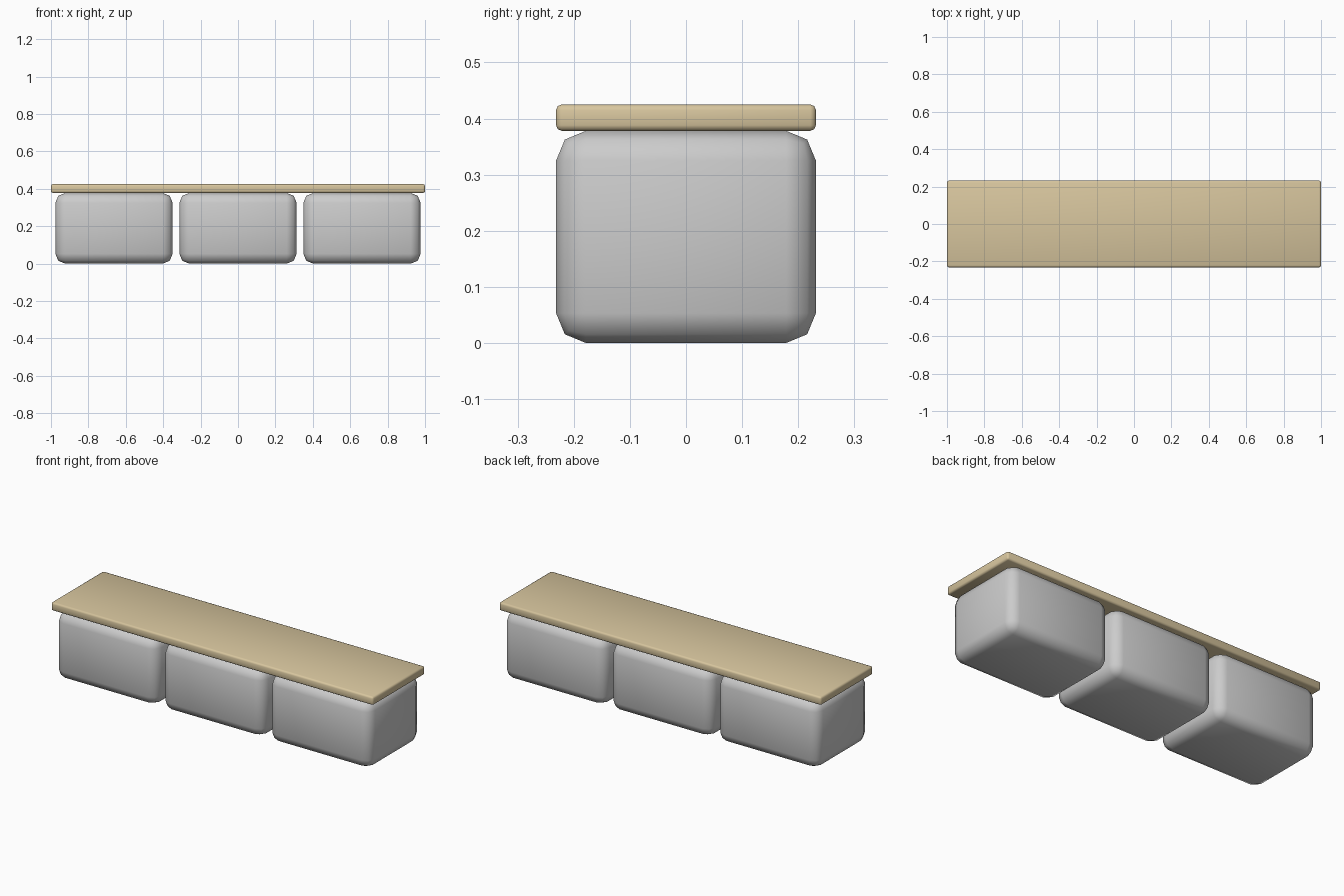
import bpy
import bmesh

if "Cube" in bpy.data.objects:
    bpy.data.objects.remove(bpy.data.objects["Cube"])


def rounded_box(name, center, size, radius, segments, color=None):
    bm = bmesh.new()
    bmesh.ops.create_cube(bm, size=1)
    bmesh.ops.scale(bm, vec=size, verts=bm.verts)
    bmesh.ops.bevel(bm, geom=bm.edges[:], offset=radius, segments=segments,
                    profile=0.5, affect='EDGES', clamp_overlap=True)
    for face in bm.faces:
        face.smooth = True
    mesh = bpy.data.meshes.new(name)
    bm.to_mesh(mesh)
    bm.free()
    obj = bpy.data.objects.new(name, mesh)
    obj.location = center
    bpy.context.collection.objects.link(obj)
    if color:
        mat = bpy.data.materials.new(name + "_material")
        mat.diffuse_color = color
        mat.use_nodes = True
        mat.node_tree.nodes["Principled BSDF"].inputs["Base Color"].default_value = mat.diffuse_color
        mesh.materials.append(mat)
    return obj


DEPTH = 0.463
BASE_H = 0.378
TOP_H = 0.047
PITCH = 0.663

# Three rounded support blocks
for i, side in enumerate(("left", "middle", "right")):
    rounded_box(f"{side}_block", ((i - 1) * PITCH, 0, BASE_H / 2),
                (0.627, DEPTH, BASE_H), 0.053, 2)

# Wooden seat plank resting on the blocks
rounded_box("seat_plank", (0, 0, BASE_H + TOP_H / 2),
            (2.0, DEPTH, TOP_H), 0.01, 2, (0.68, 0.56, 0.34, 1))
